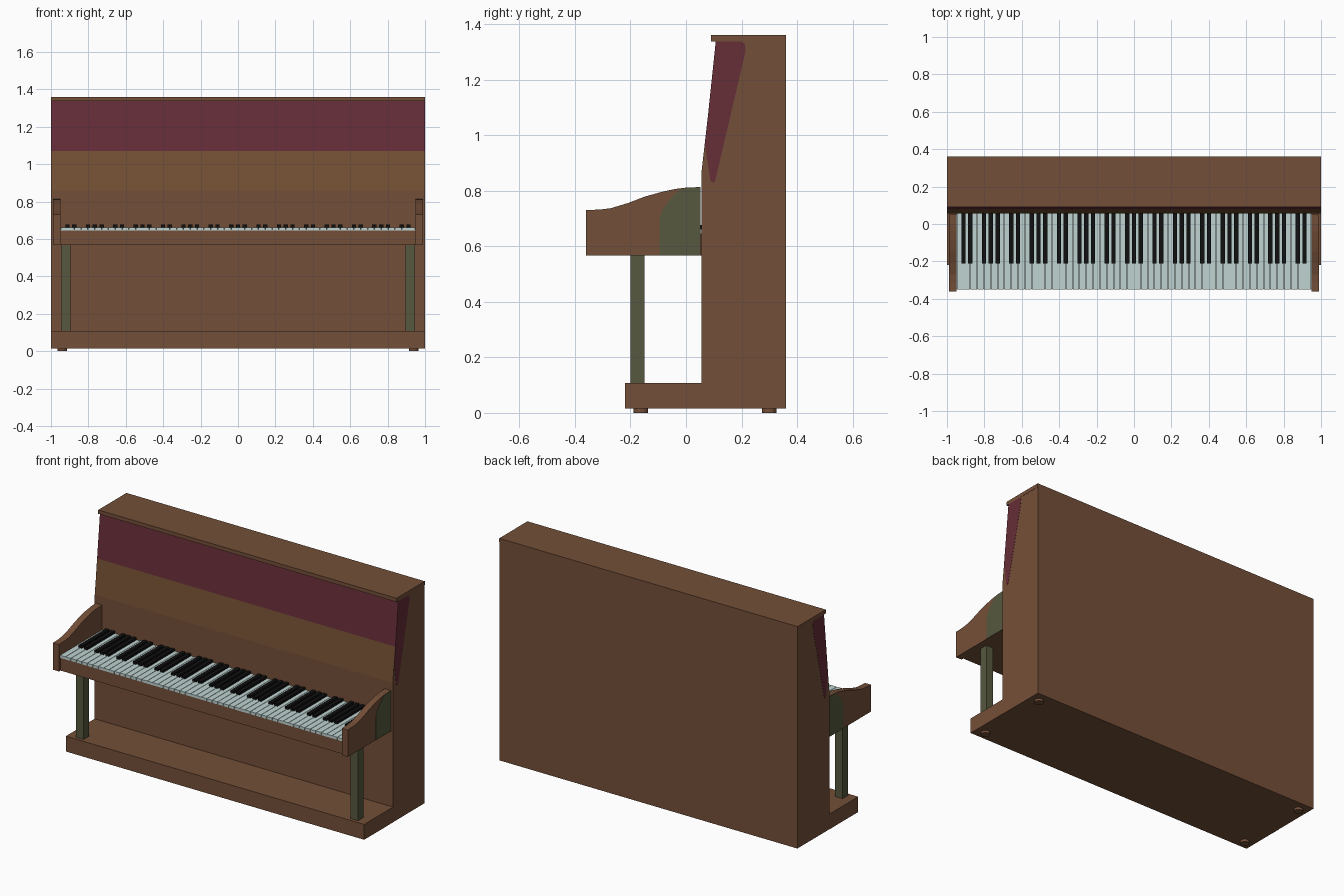
import bpy, bmesh, math

if "Cube" in bpy.data.objects:
    bpy.data.objects.remove(bpy.data.objects["Cube"])


def mat(name, r, g, b):
    m = bpy.data.materials.new(name)
    lin = [((c / 255 + 0.055) / 1.055) ** 2.4 for c in (r, g, b)]
    m.diffuse_color = (*lin, 1)
    m.use_nodes = True
    m.node_tree.nodes["Principled BSDF"].inputs["Base Color"].default_value = m.diffuse_color
    return m


WOOD = mat("brown wood", 116, 79, 56)
PANEL = mat("light brown wood", 117, 80, 51)
MAROON = mat("maroon", 102, 46, 56)
GREEN = mat("olive green", 86, 88, 62)
IVORY = mat("pale ivory", 191, 212, 209)
BLACK = mat("black", 16, 16, 17)


def finish(name, bm, *mats):
    bmesh.ops.recalc_face_normals(bm, faces=bm.faces)
    me = bpy.data.meshes.new(name)
    bm.to_mesh(me)
    bm.free()
    for m in mats:
        me.materials.append(m)
    ob = bpy.data.objects.new(name, me)
    bpy.context.collection.objects.link(ob)
    return ob


def add_box(bm, x0, x1, y0, y1, z0, z1):
    vs = bmesh.ops.create_cube(bm, size=1)["verts"]
    for v in vs:
        v.co = ((x0 + x1) / 2 + v.co.x * (x1 - x0),
                (y0 + y1) / 2 + v.co.y * (y1 - y0),
                (z0 + z1) / 2 + v.co.z * (z1 - z0))


def box(name, m, *dims):
    bm = bmesh.new()
    add_box(bm, *dims)
    return finish(name, bm, m)


def prism(name, pts, x0, x1, *mats):
    """Side profile of (y, z) points extruded along x."""
    bm = bmesh.new()
    f = bm.faces.new([bm.verts.new((x0, y, z)) for y, z in pts])
    ext = bmesh.ops.extrude_face_region(bm, geom=[f])["geom"]
    for v in ext:
        if isinstance(v, bmesh.types.BMVert):
            v.co.x = x1
    return finish(name, bm, *mats)


# Case with a sloped upper front: light panel below, maroon panel above
case = prism("case", [(0.36, 0.015), (0.055, 0.015), (0.055, 0.86), (0.079, 1.07),
                      (0.107, 1.337), (0.36, 1.337)], -0.999, 0.999, WOOD, PANEL, MAROON)
for p in case.data.polygons:
    if p.normal.y < -0.9 and p.center.z > 0.87:
        p.material_index = 2 if p.center.z > 1.1 else 1

box("lid", WOOD, -1, 1, 0.09, 0.36, 1.337, 1.36)
box("bottom_board", WOOD, -1, 1, -0.22, 0.06, 0.015, 0.108)
box("keybed", WOOD, -0.95, 0.95, -0.345, 0.056, 0.567, 0.645)

# Parts repeated on both sides
arm_top = [(0.052, 0.813), (0.0, 0.811), (-0.04, 0.806), (-0.09, 0.795), (-0.15, 0.778),
           (-0.21, 0.755), (-0.27, 0.737), (-0.31, 0.732), (-0.36, 0.73)]
arm_patch = [(0.052, 0.567), (0.052, 0.812), (0.0, 0.81), (-0.025, 0.802), (-0.06, 0.766),
             (-0.085, 0.73), (-0.095, 0.70), (-0.095, 0.567)]
side_patch = [(0.107, 1.337), (0.2, 1.337), (0.212, 1.328), (0.215, 1.305), (0.105, 0.835),
              (0.098, 0.828), (0.088, 0.835), (0.068, 0.965)]
for s, n in ((-1, "left"), (1, "right")):
    prism(n + "_arm", arm_top + [(-0.36, 0.567), (0.052, 0.567)], s * 0.948, s * 0.988, WOOD)
    prism(n + "_arm_green_inlay", arm_patch, s * 0.987, s * 0.99, GREEN)
    prism(n + "_case_maroon_inlay", side_patch, s * 0.998, s * 1.0, MAROON)
    xa, xb = sorted((s * 0.895, s * 0.945))
    box(n + "_leg", GREEN, xa, xb, -0.2, -0.15, 0.108, 0.567)
    for y, d in ((-0.163, "front"), (0.3, "back")):
        bm = bmesh.new()
        bmesh.ops.create_cone(bm, cap_ends=True, segments=12, radius1=0.026,
                              radius2=0.026, depth=0.016)
        bmesh.ops.translate(bm, verts=bm.verts, vec=(s * 0.94, y, 0.008))
        finish(f"{n}_{d}_foot", bm, WOOD)

# Keyboard: 52 white keys over a thin slab, black keys in groups of two and three
W = 1.896 / 52
whites, blacks = bmesh.new(), bmesh.new()
add_box(whites, -0.948, 0.948, -0.343, 0.056, 0.645, 0.65)
for i in range(52):
    x = -0.948 + i * W
    add_box(whites, x + 0.0012, x + W - 0.0012, -0.35, 0.056, 0.646, 0.662)
    if i % 7 in (0, 1, 3, 4, 5) and i < 51:
        add_box(blacks, x + W - 0.0115, x + W + 0.0115, -0.21, 0.057, 0.655, 0.676)
finish("white_keys", whites, IVORY)
finish("black_keys", blacks, BLACK)
